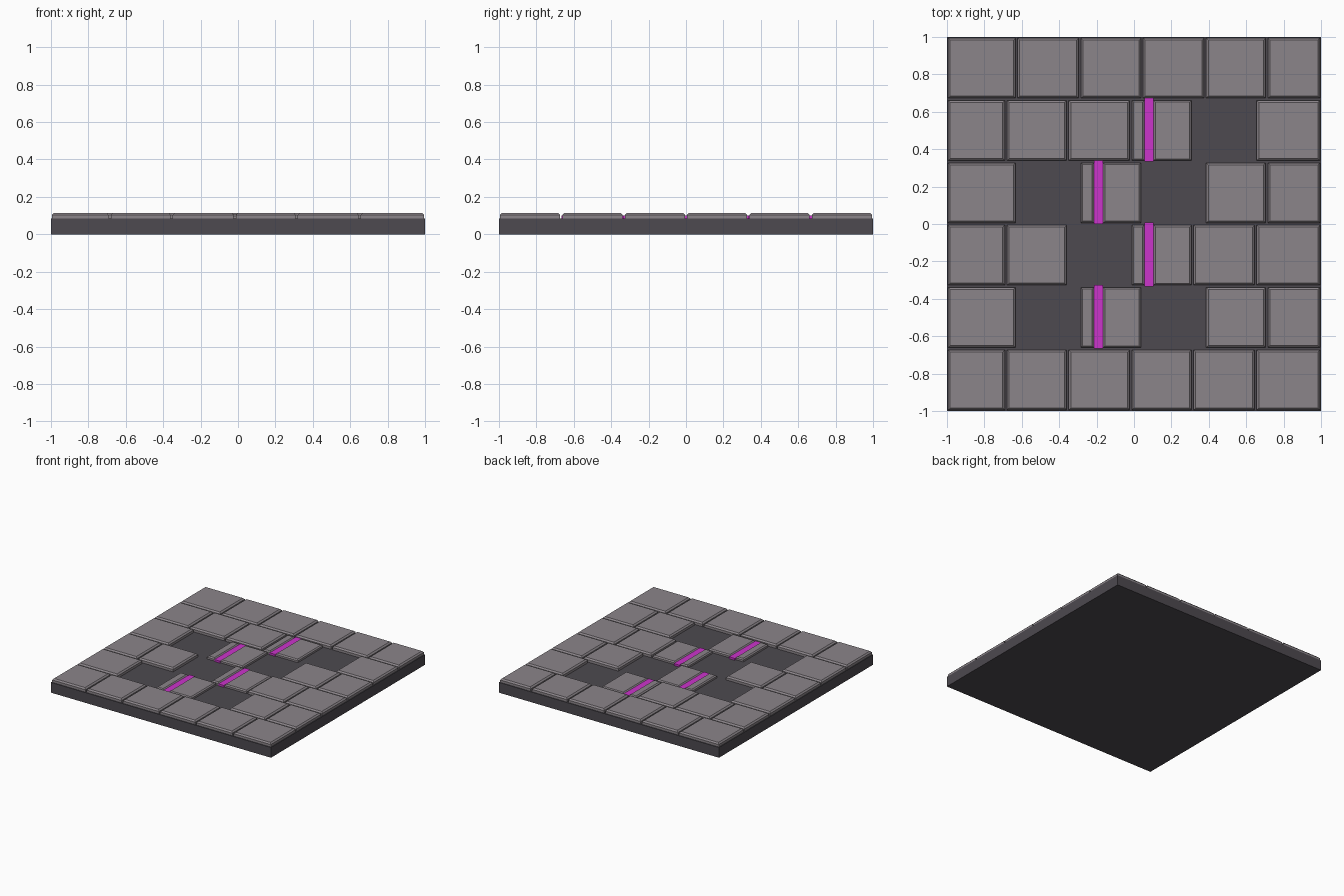
import bpy
import bmesh
from mathutils import Vector

old = bpy.data.objects.get("Cube")
if old:
    bpy.data.objects.remove(old, do_unlink=True)


def material(name, colour):
    mat = bpy.data.materials.new(name)
    mat.use_nodes = True
    mat.diffuse_color = (*colour, 1)
    mat.node_tree.nodes["Principled BSDF"].inputs["Base Color"].default_value = (*colour, 1)
    return mat


slab_mat = material("dark grey slab", (0.075, 0.068, 0.08))
tile_mat = material("grey stone", (0.26, 0.235, 0.255))
strip_mat = material("magenta", (0.6, 0.035, 0.6))


def box(name, low, high, mat, bevel=0):
    """Axis-aligned box, optionally chamfered around its top face."""
    low, high = Vector(low), Vector(high)
    bm = bmesh.new()
    bmesh.ops.create_cube(bm, size=1)
    for v in bm.verts:
        v.co = (low + high) / 2 + v.co * (high - low)
    if bevel:
        rim = [e for e in bm.edges if all(v.co.z > high.z - 0.001 for v in e.verts)]
        bmesh.ops.bevel(bm, geom=rim, offset=bevel, segments=1, affect='EDGES')
    mesh = bpy.data.meshes.new(name)
    bm.to_mesh(mesh)
    bm.free()
    mesh.materials.append(mat)
    obj = bpy.data.objects.new(name, mesh)
    bpy.context.collection.objects.link(obj)
    return obj


SLAB_TOP, TILE_TOP, INSET_TOP, STRIP_TOP = 0.084, 0.115, 0.108, 0.1
GAP = 0.006
ROW = 1 / 3

# Slab under the paving
box("base_slab", (-1, -1, 0), (1, 1, SLAB_TOP), slab_mat)

# Two alternating rows of joints, and the left edge of the strip in each
joints_a = [-1, -0.628, -0.29, 0.043, 0.38, 0.71, 1]
joints_b = [-1, -0.685, -0.355, -0.017, 0.313, 0.65, 1]
strip_a, strip_b = -0.215, 0.055
STRIP_WIDTH = 0.05

# Rows from back to front: T = tile, S = tile split by a strip, dot = missing
layout = ["TTTTTT", "TTTS.T", "T.S.TT", "TT.STT", "T.S.TT", "TTTTTT"]

for r, row in enumerate(layout):
    back, front = 1 - r * ROW, 1 - (r + 1) * ROW
    joints, strip_x = (joints_b, strip_b) if r % 2 else (joints_a, strip_a)
    for c, kind in enumerate(row):
        left, right = joints[c] + GAP, joints[c + 1] - GAP
        if kind == "T":
            box("paving_tile", (left, front + GAP, SLAB_TOP - 0.01),
                (right, back - GAP, TILE_TOP), tile_mat, 0.011)
        elif kind == "S":
            strip_end = strip_x + STRIP_WIDTH
            for x0, x1 in ((left, strip_x), (strip_end, right)):
                box("split_tile", (x0, front + GAP, SLAB_TOP - 0.01),
                    (x1, back - GAP, INSET_TOP), tile_mat, 0.009)
            box("magenta_strip", (strip_x, front, SLAB_TOP - 0.01),
                (strip_end, back + 0.008, STRIP_TOP), strip_mat)
